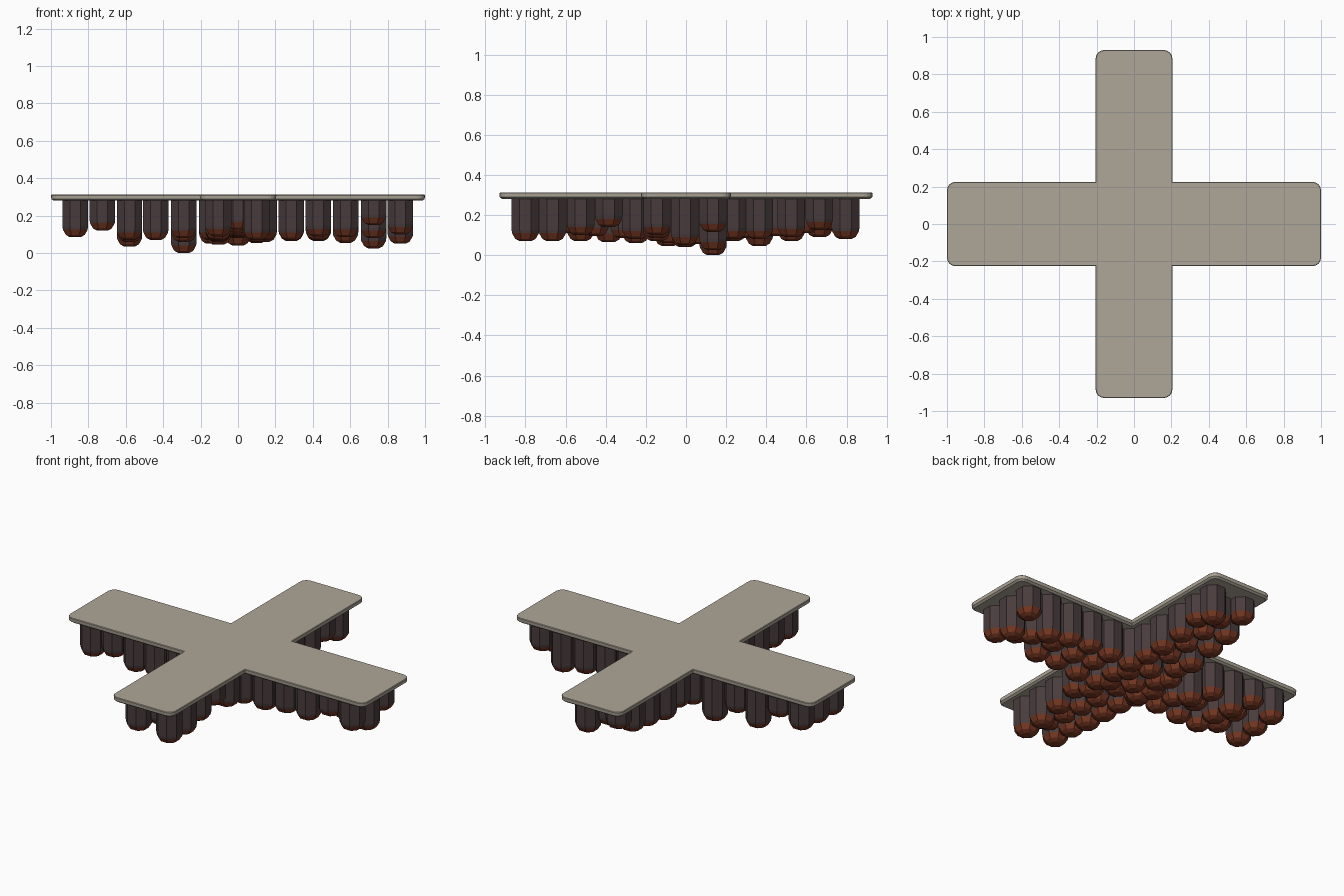
import bpy, bmesh, math

if "Cube" in bpy.data.objects:
    bpy.data.objects.remove(bpy.data.objects["Cube"])


def material(name, rgb):
    m = bpy.data.materials.new(name)
    m.diffuse_color = (*rgb, 1)
    m.use_nodes = True
    m.node_tree.nodes["Principled BSDF"].inputs["Base Color"].default_value = m.diffuse_color
    return m


stone = material("warm grey stone", (0.42, 0.38, 0.315))
dark = material("dark umber", (0.066, 0.044, 0.046))
rust = material("rust red", (0.19, 0.040, 0.017))


def finish(bm, name, mats):
    bmesh.ops.recalc_face_normals(bm, faces=bm.faces)
    me = bpy.data.meshes.new(name)
    bm.to_mesh(me)
    bm.free()
    for m in mats:
        me.materials.append(m)
    ob = bpy.data.objects.new(name, me)
    bpy.context.collection.objects.link(ob)
    return ob


def loft(bm, rings):
    """Join rings of points into a closed solid; returns side bands and caps."""
    loops = [[bm.verts.new(p) for p in r] for r in rings]
    n = len(loops[0])
    bands = []
    for a, b in zip(loops, loops[1:]):
        bands.append([bm.faces.new((a[i], a[(i + 1) % n], b[(i + 1) % n], b[i]))
                      for i in range(n)])
    caps = bm.faces.new(loops[0][::-1]), bm.faces.new(loops[-1])
    return bands, caps


# Cross plate: one outline with rounded arm ends, stacked into an undercut slab
LX, LY, WX, WY, R = 1.0, 0.93, 0.205, 0.225, 0.045


def cross_ring(z, d):
    lx, ly, wx, wy, r = LX - d, LY - d, WX - d, WY - d, R - d

    def corner(cx, cy, start):
        return [(cx + r * math.cos(start + k * math.pi / 8),
                 cy + r * math.sin(start + k * math.pi / 8)) for k in range(5)]

    h = math.pi / 2
    pts = corner(lx - r, -wy + r, -h) + corner(lx - r, wy - r, 0) + [(wx, wy)]
    pts += corner(wx - r, ly - r, 0) + corner(-wx + r, ly - r, h) + [(-wx, wy)]
    pts += corner(-lx + r, wy - r, h) + corner(-lx + r, -wy + r, 2 * h) + [(-wx, -wy)]
    pts += corner(-wx + r, -ly + r, 2 * h) + corner(wx - r, -ly + r, 3 * h) + [(wx, -wy)]
    return [(x, y, z) for x, y in pts]


bm = bmesh.new()
loft(bm, [cross_ring(0.28, 0.014), cross_ring(0.289, 0.002),
          cross_ring(0.309, 0.0), cross_ring(0.312, 0.003)])
finish(bm, "cross_plate", [stone])


# Hanging columns: octagonal shafts with blunt domed rust tips
def column(bm, x, y, tip, r):
    rc = r / math.cos(math.pi / 8)

    def ring(z, s):
        return [(x + rc * s * math.cos((k + 0.5) * math.pi / 4),
                 y + rc * s * math.sin((k + 0.5) * math.pi / 4), z) for k in range(8)]

    bands, caps = loft(bm, [ring(tip, 0.42), ring(tip + 0.012, 0.74),
                            ring(tip + 0.04, 0.97), ring(tip + 0.055, 1.0),
                            ring(0.284, 1.0)])
    for f in bands[0] + bands[1] + [caps[0]]:
        f.material_index = 1


def column_field(name, places):
    bm = bmesh.new()
    for x, y, tip, r in places:
        column(bm, x, y, tip, r)
    finish(bm, name, [dark, rust])


# Tip heights along the long x arm, for the front, middle and back rows
along_x = [-0.87, -0.725, -0.58, -0.44, -0.29, -0.14, 0, 0.14, 0.285, 0.43, 0.575, 0.725, 0.868]
rows_x = {
    -0.145: [0.085, 0.12, 0.07, 0.07, 0.08, 0.07, 0.08, 0.07, 0.07, 0.09, 0.085, 0.15, 0.10],
    -0.005: [0.09, 0.13, 0.06, 0.09, 0.06, 0.05, 0.04, 0.06, 0.08, 0.07, 0.09, 0.08, 0.05],
    0.135: [0.10, 0.14, 0.035, 0.09, 0.0, 0.06, 0.07, 0.06, 0.065, 0.065, 0.055, 0.025, 0.115],
}
column_field("x_arm_columns", [(x, y, t, 0.068) for y, tips in rows_x.items()
                               for x, t in zip(along_x, tips)])

# Tip heights along the y arm, for the left and right rows
along_y = [-0.80, -0.665, -0.525, -0.385, -0.25, -0.09, 0.07, 0.235, 0.365, 0.525, 0.665, 0.795]
rows_y = {
    -0.105: [0.09, 0.09, 0.07, 0.065, 0.06, 0.045, 0.06, 0.07, 0.045, 0.07, 0.09, 0.155],
    0.1: [0.07, 0.07, 0.10, 0.14, 0.08, 0.06, 0.055, 0.08, 0.08, 0.09, 0.125, 0.08],
}
column_field("y_arm_columns", [(x, y, t, 0.069) for x, tips in rows_y.items()
                               for y, t in zip(along_y, tips)])

# Shorter staggered row filling the middle of the y arm
middle = [(0.73, 0.125), (0.595, 0.11), (0.45, 0.095), (0.31, 0.085)]
column_field("y_arm_middle_columns", [(0, s * y, t, 0.066)
                                      for y, t in middle for s in (-1, 1)])
